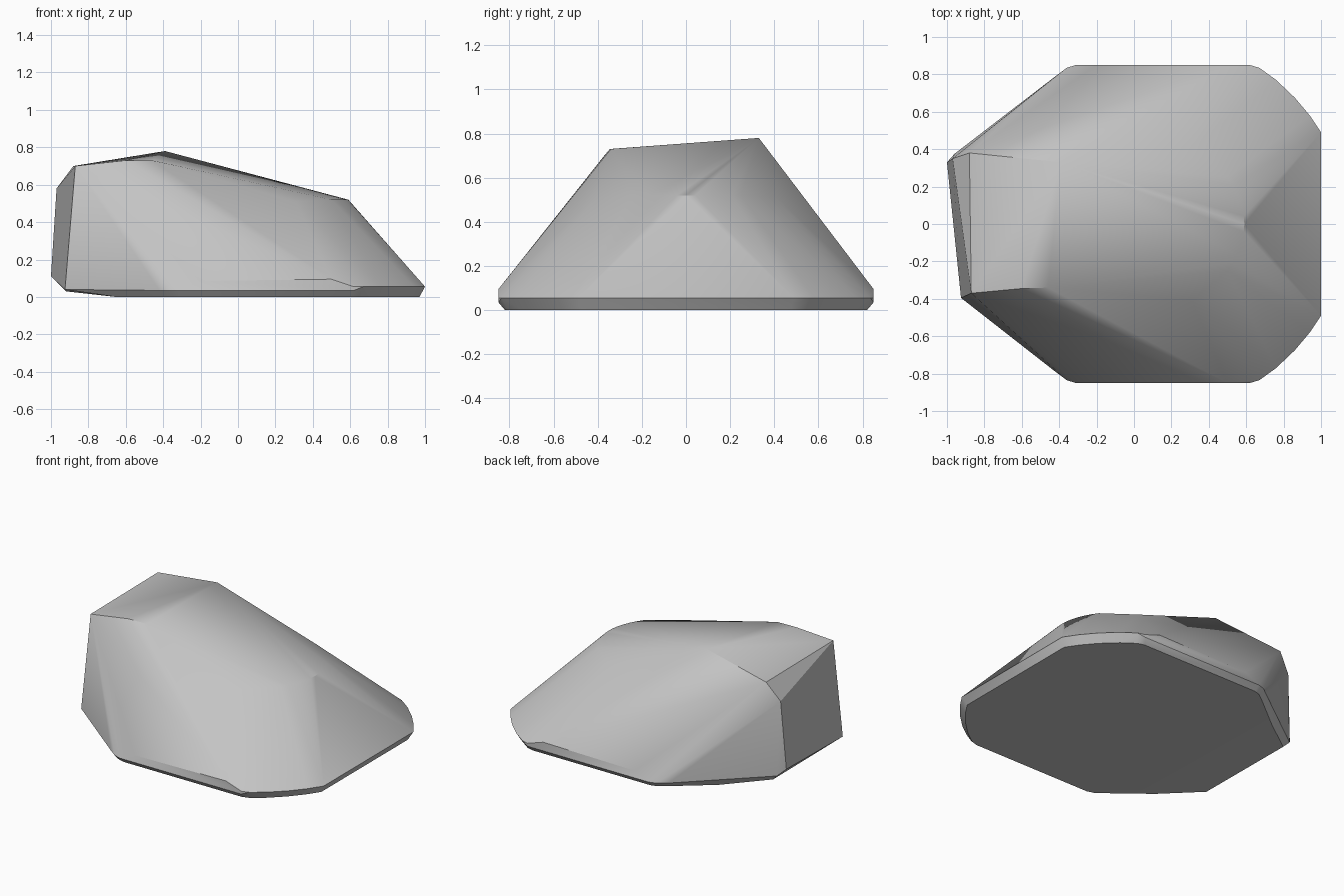
import bpy
import bmesh
import math

cube = bpy.data.objects.get("Cube")
if cube:
    bpy.data.objects.remove(cube, do_unlink=True)

# Single grey finish
grey = bpy.data.materials.new("plain_grey")
grey.use_nodes = True
colour = (0.55, 0.55, 0.55, 1.0)
grey.diffuse_color = colour
bsdf = grey.node_tree.nodes["Principled BSDF"]
bsdf.inputs["Base Color"].default_value = colour
bsdf.inputs["Roughness"].default_value = 0.6


def mirrored(points):
    """Repeat points on both sides of the long axis."""
    return [(x, side * y, z) for x, y, z in points for side in (1, -1)]


# Rounded foot rim: rear corner, straight side, curved nose corner
rim = [(-0.42, 0.79), (-0.36, 0.835), (-0.31, 0.85), (0.62, 0.85), (0.67, 0.835),
       (0.76, 0.77), (0.86, 0.675), (0.94, 0.58), (1.0, 0.49)]
points = mirrored([(x, y, 0.035 if x < 0 else 0.055) for x, y in rim])
points += mirrored([(x, y, 0.035) for x, y in rim if abs(y) > 0.84])

# Flat underside, drawn in from the rim
points += mirrored([(x * 0.97, y * 0.965, 0) for x, y in rim])
points += mirrored([(-0.65, 0.57, 0)])

# Raised shoulders along the sides
points += mirrored([(-0.2, 0.85, 0.085), (0.5, 0.85, 0.095)])
points += mirrored([(0.31, 0.41, 0.51)])

# Curved brow above the nose
for step in range(-6, 7):
    t = step / 6
    points.append((0.59 - 0.09 * t * t, 0.25 * t, 0.52))

# Sloped crown
points += [(-0.39, 0.33, 0.78), (-0.46, -0.34, 0.73), (-0.6, -0.345, 0.73)]

# Skewed rear end
points += [(-0.87, -0.37, 0.70), (-0.88, 0.38, 0.70), (-0.97, 0.35, 0.58),
           (-1.0, 0.33, 0.11), (-0.96, 0.375, 0.07), (-0.92, 0.36, 0.03),
           (-0.925, -0.395, 0.04)]

# Wrap everything in one faceted shell
bm = bmesh.new()
for p in points:
    bm.verts.new(p)
bmesh.ops.remove_doubles(bm, verts=bm.verts[:], dist=0.002)
bmesh.ops.convex_hull(bm, input=bm.verts[:])
loose = [v for v in bm.verts if not v.link_faces]
bmesh.ops.delete(bm, geom=loose, context='VERTS')
bmesh.ops.dissolve_limit(bm, angle_limit=math.radians(0.5),
                         verts=bm.verts[:], edges=bm.edges[:])
bmesh.ops.recalc_face_normals(bm, faces=bm.faces[:])

mesh = bpy.data.meshes.new("shell_body")
bm.to_mesh(mesh)
bm.free()
mesh.materials.append(grey)
body = bpy.data.objects.new("shell_body", mesh)
bpy.context.collection.objects.link(body)

bpy.ops.object.select_all(action='DESELECT')
body.select_set(True)
bpy.context.view_layer.objects.active = body
bpy.ops.object.shade_smooth_by_angle(angle=math.radians(30))
